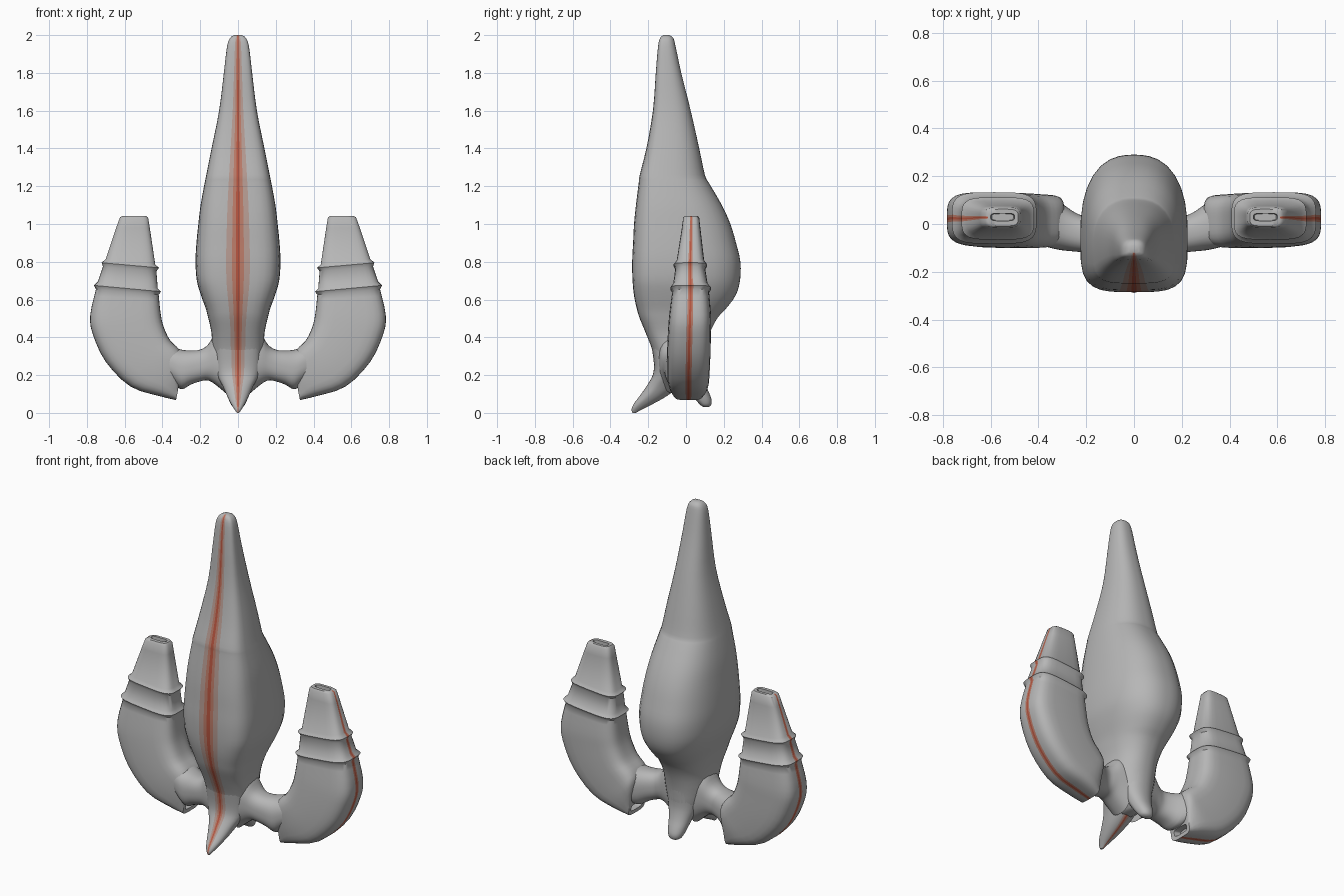
import bpy
import bmesh
from mathutils import Vector

cube = bpy.data.objects.get("Cube")
if cube:
    bpy.data.objects.remove(cube, do_unlink=True)


def make_material(name, colour):
    mat = bpy.data.materials.new(name)
    mat.use_nodes = True
    mat.diffuse_color = (*colour, 1)
    mat.node_tree.nodes["Principled BSDF"].inputs["Base Color"].default_value = (*colour, 1)
    return mat


MATERIALS = [
    make_material("hull grey", (0.47, 0.47, 0.47)),
    make_material("pale red", (0.47, 0.33, 0.29)),
    make_material("soft red", (0.5, 0.2, 0.14)),
    make_material("strong red", (0.47, 0.09, 0.05)),
]

# Sideways steps of a cross-section; the innermost ones bound the painted stripe
STEPS = [0.05, 0.14, 0.28, 0.45, 0.62, 0.77, 0.88, 0.95, 0.99]


def unit_section(front_power, back_power):
    """Superellipse outline with its own squareness at front (-) and back (+)."""
    front = [(u, -(1 - u ** front_power) ** (1 / front_power)) for u in STEPS]
    back = [(u, (1 - u ** back_power) ** (1 / back_power)) for u in reversed(STEPS)]
    half = front + [(1, 0)] + back
    return half + [(-u, v) for u, v in reversed(half)]


def section(centre, side, front, back, front_power, back_power):
    return [centre + u * side + abs(v) * (front if v < 0 else back)
            for u, v in unit_section(front_power, back_power)]


def smooth_rows(rows, cuts=3):
    """Catmull-Rom interpolation between rows of numbers."""
    result = []
    for i in range(len(rows) - 1):
        quad = [rows[max(i - 1, 0)], rows[i], rows[i + 1], rows[min(i + 2, len(rows) - 1)]]
        for k in range(cuts):
            t = k / cuts
            result.append([
                b + t * ((c - a) + t * ((2 * a - 5 * b + 4 * c - d) + t * (3 * (b - c) + d - a))) / 2
                for a, b, c, d in zip(*quad)])
    return result + [list(rows[-1])]


def stripe_index(i, count, back_too):
    """Stripe colour of a column, from its distance to the centre line."""
    (u, v), (w, _) = OUTLINE[i], OUTLINE[(i + 1) % count]
    if v > 0 and not back_too:
        return 0
    middle = (abs(u) + abs(w)) / 2
    return 3 if middle < 0.06 else 2 if middle < 0.12 else 1 if middle < 0.25 else 0


OUTLINE = unit_section(2, 2)


def loft(name, rings, painted=(0, 0), back_too=False, limit=0.0, mirror=False):
    bm = bmesh.new()
    loops = [[bm.verts.new(p) for p in ring] for ring in rings]
    count = len(OUTLINE)
    for r in range(len(loops) - 1):
        for i in range(count):
            j = (i + 1) % count
            face = bm.faces.new((loops[r][i], loops[r][j], loops[r + 1][j], loops[r + 1][i]))
            if painted[0] <= r < painted[1]:
                index = stripe_index(i, count, back_too)
                face.material_index = index if index > limit else 0
    for loop in (loops[0], loops[-1]):
        bm.faces.new(loop)
    bmesh.ops.recalc_face_normals(bm, faces=bm.faces[:])
    mesh = bpy.data.meshes.new(name)
    bm.to_mesh(mesh)
    bm.free()
    for mat in MATERIALS:
        mesh.materials.append(mat)
    obj = bpy.data.objects.new(name, mesh)
    bpy.context.collection.objects.link(obj)
    bpy.ops.object.select_all(action="DESELECT")
    obj.select_set(True)
    bpy.context.view_layer.objects.active = obj
    bpy.ops.object.shade_smooth_by_angle(angle=0.75)
    if mirror:
        obj.modifiers.new("Mirror", "MIRROR").use_axis[0] = True
    return obj


def upright_rings(rows):
    """Rows of height, half width, front y, back y; squarer higher up."""
    rings = []
    for z, half, front, back in smooth_rows(rows):
        mid = front + 0.4 * (back - front)
        square = min(1, max(0, (z - 0.2) / 0.5))
        rings.append(section(Vector((0, mid, z)), Vector((half, 0, 0)),
                             Vector((0, front - mid, 0)), Vector((0, back - mid, 0)),
                             2.2 + 1.8 * square, 2.2 + 0.3 * square))
    return rings


# Central hull with the swelling on its back
hull = upright_rings([
    (2, .02, -.12, -.09), (1.985, .042, -.137, -.068), (1.94, .058, -.148, -.055),
    (1.8, .075, -.16, -.025), (1.6, .1, -.175, .025), (1.4, .14, -.21, .07),
    (1.26, .168, -.245, .1), (1.22, .176, -.25, .12), (1.1, .198, -.265, .19),
    (1, .21, -.275, .235), (.9, .22, -.28, .265), (.8, .225, -.285, .288),
    (.7, .218, -.283, .286), (.62, .195, -.275, .262), (.55, .17, -.26, .21),
    (.5, .157, -.245, .165), (.42, .14, -.212, .125), (.32, .135, -.175, .1),
    (.22, .115, -.165, .09), (.15, .07, -.15, .07), (.12, .03, -.1, .03)])
loft("hull", hull, painted=(0, len(hull)))

# Pointed front tail and blunt rear tail
front_tail = upright_rings([
    (.34, .12, -.18, 0), (.26, .12, -.17, 0), (.2, .11, -.176, -.01), (.14, .08, -.21, -.04),
    (.09, .058, -.245, -.1), (.05, .038, -.275, -.17), (.02, .02, -.288, -.23),
    (0, .006, -.284, -.265)])
loft("front_tail", front_tail, painted=(0, len(front_tail)), back_too=True)
loft("rear_tail", upright_rings([
    (.32, .1, -.05, .1), (.22, .09, -.03, .092), (.15, .07, 0, .105), (.1, .057, .03, .125),
    (.065, .047, .055, .136), (.04, .034, .078, .132), (.03, .014, .095, .118)]))

# Arms joining hull and pods: x, bottom, top, front, back
arms = []
for x, low, high, front, back in smooth_rows([
        (.06, .1, .46, -.15, .06), (.12, .15, .42, -.14, .045), (.16, .172, .36, -.128, .035),
        (.2, .167, .335, -.12, .03), (.25, .15, .33, -.115, .05), (.3, .125, .335, -.11, .085),
        (.35, .16, .35, -.1, .118), (.42, .2, .36, -.08, .11)]):
    reach = Vector((0, (back - front) / 2, 0))
    arms.append(section(Vector((x, (front + back) / 2, (low + high) / 2)),
                        Vector((0, 0, (high - low) / 2)), -reach, reach, 2.5, 2.5))
loft("arms", arms, mirror=True)

# Pods: outer x and z, inner x and z, front y, back y, from lower slot to upper slot
lower_slot = [(.37, .1, .36, .135, -.035, .06), (.326, .09, .318, .13, -.04, .065)]
curved_shell = smooth_rows([
    (.328, .068, .312, .15, -.065, .09), (.42, .09, .29, .28, -.09, .118),
    (.57, .14, .31, .335, -.1, .125), (.7, .27, .36, .385, -.1, .13),
    (.77, .42, .395, .46, -.095, .132), (.782, .52, .41, .53, -.088, .132),
    (.752, .655, .42, .625, -.073, .122)])
banded_tip = [
    (.762, .675, .408, .642, -.083, .133), (.742, .695, .425, .66, -.068, .115),
    (.715, .775, .432, .75, -.057, .102), (.722, .795, .418, .768, -.066, .112),
    (.7, .815, .438, .785, -.05, .097), (.645, .98, .467, .98, -.022, .076),
    (.625, 1.035, .475, 1.03, -.015, .07), (.612, 1.042, .485, 1.042, -.008, .062)]
upper_slot = [(.6, 1.042, .5, 1.042, .013, .045), (.595, 1, .505, 1, .015, .043)]
pods = []
for ox, oz, ix, iz, front, back in lower_slot + curved_shell + banded_tip + upper_slot:
    y = (front + back) / 2
    outer, inner = Vector((ox, y, oz)), Vector((ix, y, iz))
    centre = (outer + inner) / 2
    pods.append(section(centre, Vector((0, (back - front) / 2, 0)),
                        outer - centre, inner - centre, 4, 4))
loft("pods", pods, painted=(2, len(pods) - 3), limit=1, mirror=True)
